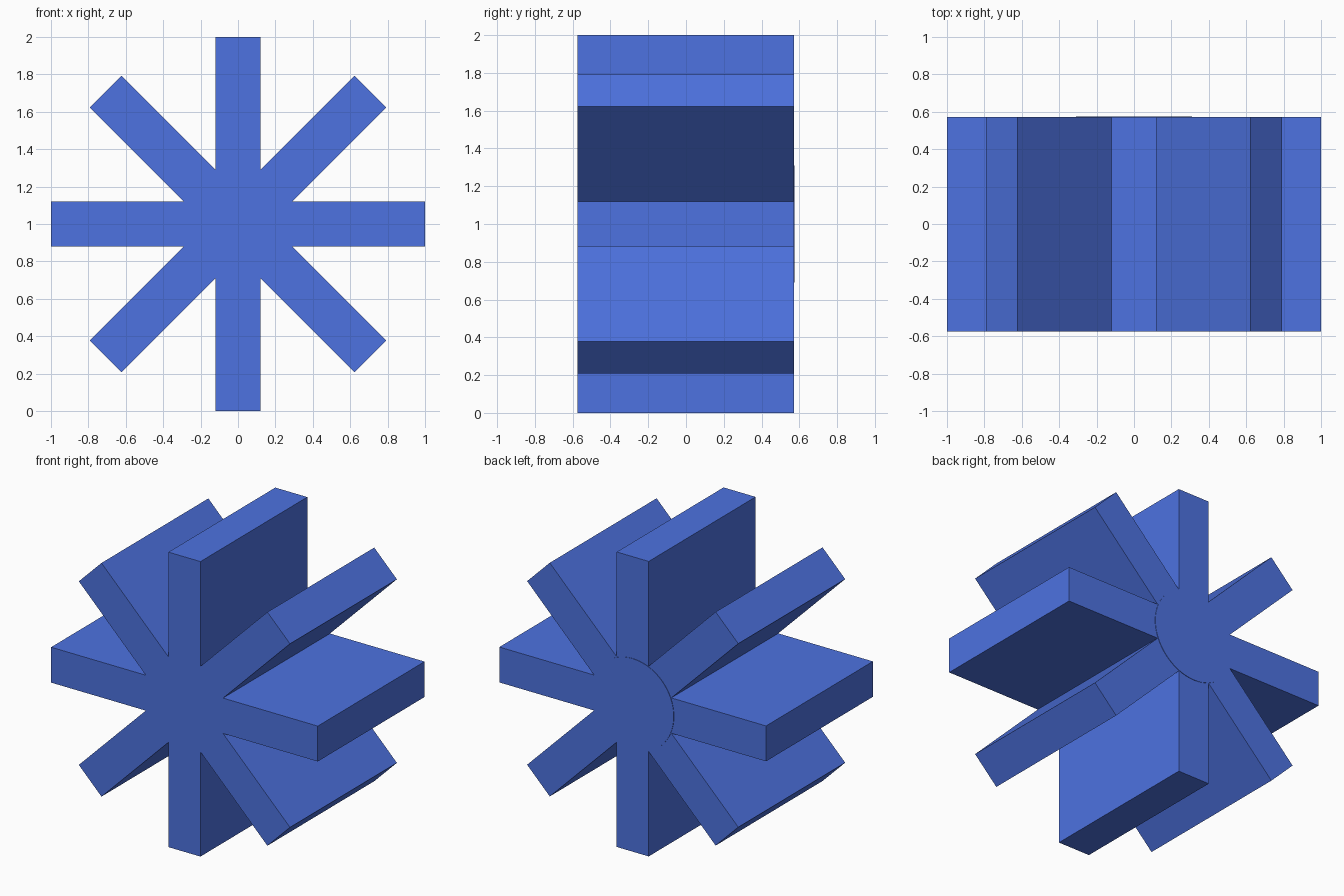
import bpy, bmesh, math

if "Cube" in bpy.data.objects:
    bpy.data.objects.remove(bpy.data.objects["Cube"])

BLADES = 8
RADIUS = 1.0
HALF_T = 0.12          # half blade thickness
CENTER_Z = 1.0
STEP = 2 * math.pi / BLADES

blue = bpy.data.materials.new("blue")
blue.diffuse_color = (0.075, 0.17, 0.75, 1)
blue.use_nodes = True
blue.node_tree.nodes["Principled BSDF"].inputs["Base Color"].default_value = blue.diffuse_color


def extrude_profile(name, points, y0, y1):
    """Extrude a closed xz outline from y0 to y1."""
    bm = bmesh.new()
    face = bm.faces.new([bm.verts.new((x, y0, z + CENTER_Z)) for x, z in points])
    ext = bmesh.ops.extrude_face_region(bm, geom=[face], use_keep_orig=True)
    verts = [g for g in ext["geom"] if isinstance(g, bmesh.types.BMVert)]
    bmesh.ops.translate(bm, verts=verts, vec=(0, y1 - y0, 0))
    bmesh.ops.recalc_face_normals(bm, faces=bm.faces)
    mesh = bpy.data.meshes.new(name)
    bm.to_mesh(mesh)
    bm.free()
    mesh.materials.append(blue)
    obj = bpy.data.objects.new(name, mesh)
    bpy.context.collection.objects.link(obj)
    return obj


# Paddle blades: one star outline, two tip corners and one notch per blade
outline = []
notch = HALF_T / math.sin(STEP / 2)
for i in range(BLADES):
    a = i * STEP
    c, s = math.cos(a), math.sin(a)
    for t in (-HALF_T, HALF_T):
        outline.append((RADIUS * c - t * s, RADIUS * s + t * c))
    outline.append((notch * math.cos(a + STEP / 2), notch * math.sin(a + STEP / 2)))
extrude_profile("paddle_blades", outline, -0.574, 0.571)

# Hub: round core standing slightly proud at the back
bpy.ops.mesh.primitive_cylinder_add(vertices=64, radius=0.31, depth=1.147,
                                    location=(0, 0.0005, CENTER_Z),
                                    rotation=(math.pi / 2, 0, 0))
hub = bpy.context.object
hub.name = "hub"
hub.data.materials.append(blue)
bpy.ops.object.shade_smooth_by_angle()
